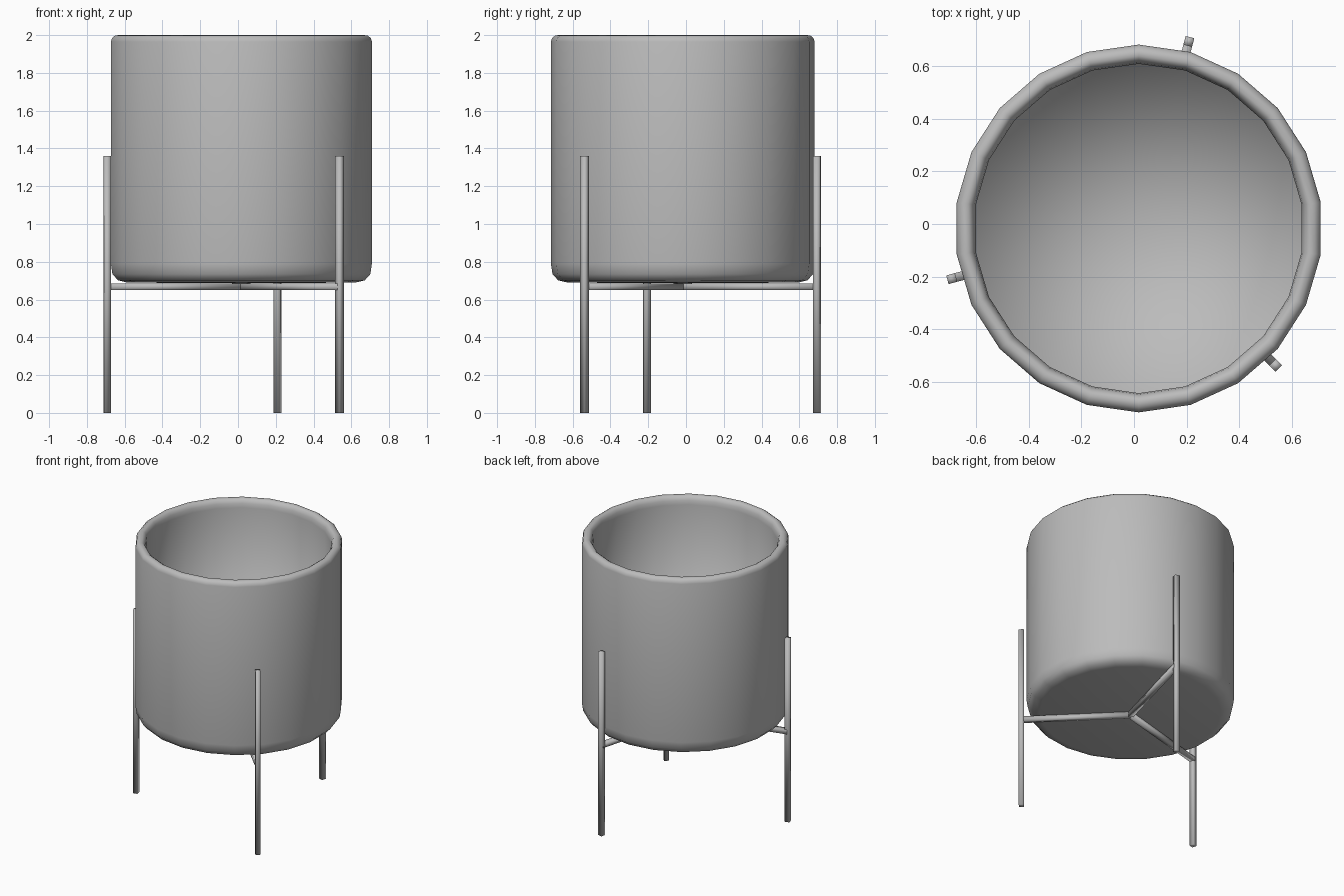
import bpy, bmesh, math
from mathutils import Vector, Matrix

if "Cube" in bpy.data.objects:
    bpy.data.objects.remove(bpy.data.objects["Cube"])

CX, CY = 0.018, -0.017      # shared axis of pot and stand
grey = bpy.data.materials.new("plain_grey")
grey.diffuse_color = (0.5, 0.5, 0.5, 1)
grey.use_nodes = True
grey.node_tree.nodes["Principled BSDF"].inputs["Base Color"].default_value = grey.diffuse_color


def finish(name, bm, angle):
    bmesh.ops.recalc_face_normals(bm, faces=bm.faces)
    me = bpy.data.meshes.new(name)
    bm.to_mesh(me)
    bm.free()
    me.materials.append(grey)
    ob = bpy.data.objects.new(name, me)
    bpy.context.collection.objects.link(ob)
    bpy.ops.object.select_all(action='DESELECT')
    ob.select_set(True)
    bpy.context.view_layer.objects.active = ob
    bpy.ops.object.shade_smooth_by_angle(angle=math.radians(angle))
    return ob


def lathe(name, profile, sides):
    """Spin a (radius, z) profile; zero radius makes a pole."""
    bm = bmesh.new()
    rings = []
    for r, z in profile:
        if r == 0:
            rings.append([bm.verts.new((CX, CY, z))] * sides)
            continue
        ring = []
        for i in range(sides):
            a = 2 * math.pi * (i + 0.5) / sides
            ring.append(bm.verts.new((CX + r * math.cos(a), CY + r * math.sin(a), z)))
        rings.append(ring)
    for lo, hi in zip(rings, rings[1:]):
        for i in range(sides):
            j = (i + 1) % sides
            bm.faces.new(list(dict.fromkeys((lo[i], lo[j], hi[j], hi[i]))))
    return finish(name, bm, 100)


def bar(name, centre, size, turn):
    """Square bar turned about z."""
    bm = bmesh.new()
    bmesh.ops.create_cube(bm, size=1)
    bm.transform(Matrix.Translation(centre) @ Matrix.Rotation(turn, 4, 'Z')
                 @ Matrix.Diagonal(Vector((*size, 1))))
    return finish(name, bm, 180)


# Pot: straight outer wall, rounded lip, straight inner wall and floor
lathe("pot", [
    (0, 0.686), (0.61, 0.69), (0.66, 0.702), (0.69, 0.735),
    (0.698, 0.79), (0.698, 1.965), (0.692, 1.985), (0.675, 1.998),
    (0.655, 2.0), (0.64, 1.99), (0.63, 1.97), (0.625, 1.94),
    (0.625, 0.76), (0, 0.75)], 22)

# Stand: three legs with spokes meeting under the pot
T, R = 0.034, 0.735
for n, deg in enumerate((75, 195, 315), 1):
    a = math.radians(deg)
    c, s = math.cos(a), math.sin(a)
    bar(f"leg_{n}", (CX + R * c, CY + R * s, 0.68), (T, T, 1.36), a)
    bar(f"spoke_{n}", (CX + R / 2 * c, CY + R / 2 * s, 0.667), (R, T, T), a)
